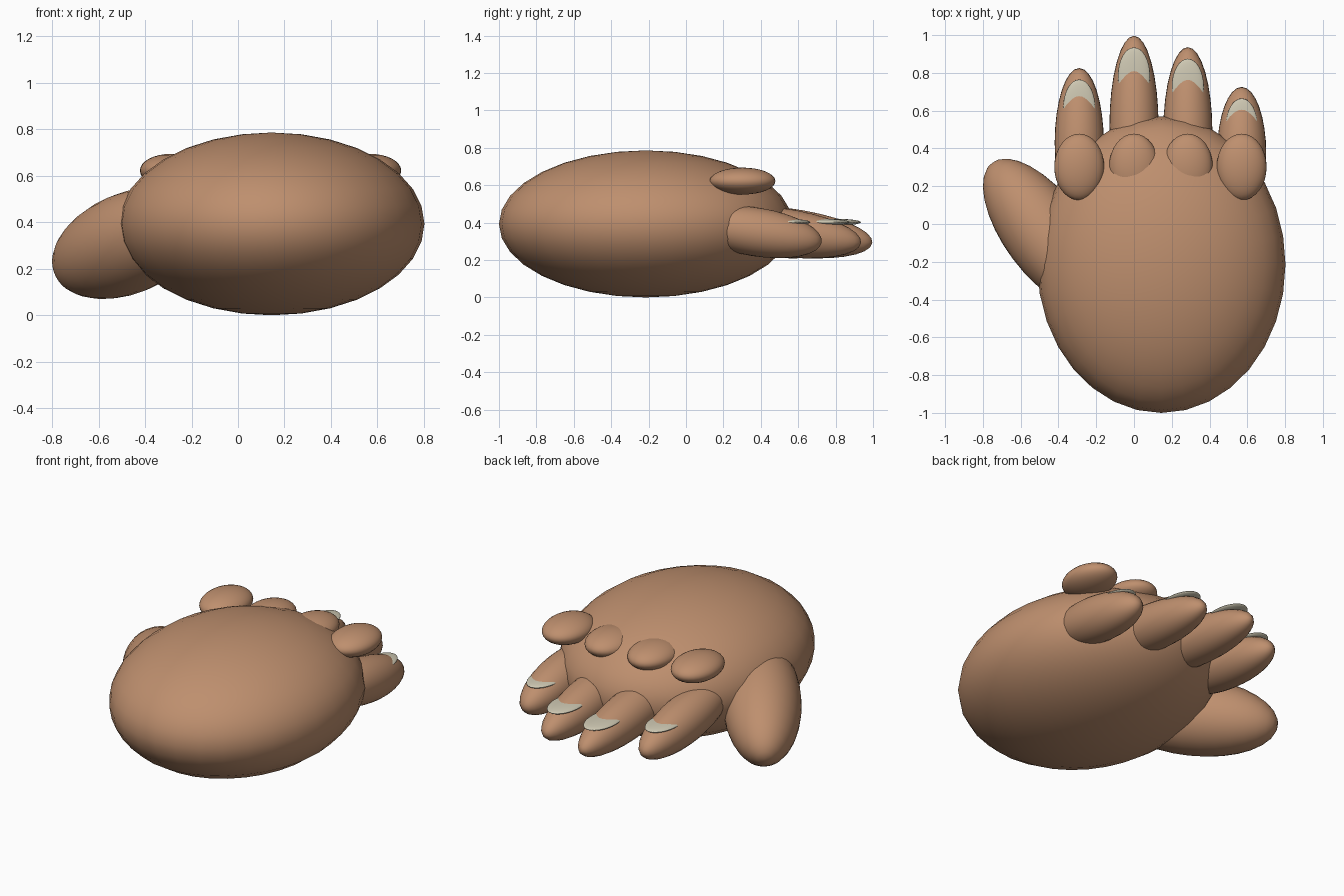
import bpy, math
from mathutils import Vector

if "Cube" in bpy.data.objects:
    bpy.data.objects.remove(bpy.data.objects["Cube"])


def material(name, color):
    m = bpy.data.materials.new(name)
    m.diffuse_color = (*color, 1)
    m.use_nodes = True
    m.node_tree.nodes["Principled BSDF"].inputs["Base Color"].default_value = m.diffuse_color
    return m


skin = material("skin", (0.515, 0.275, 0.156))
claw = material("nail", (0.62, 0.58, 0.45))


def ellipsoid(name, center, radii, mat, rotation=(0, 0, 0)):
    bpy.ops.mesh.primitive_uv_sphere_add(segments=32, ring_count=16, radius=1,
                                         location=center, rotation=rotation)
    ob = bpy.context.object
    ob.name = name
    ob.scale = radii
    ob.data.materials.append(mat)
    bpy.ops.object.shade_smooth()
    return ob


# Palm
ellipsoid("palm", (0.145, -0.215, 0.393), (0.657, 0.785, 0.393), skin)

# Thumb, long axis pointing outward, away from the wrist and down
axis = Vector((-0.578, 0.779, -0.244))
ellipsoid("thumb", (-0.47, -0.054, 0.31), (0.216, 0.216, 0.483), skin,
          axis.to_track_quat('Z', 'Y').to_euler())

# Fingers with knuckle pads and nails: x, tip y, half length, downward tilt
fingers = [
    (-0.29, 0.83, 0.40, 8.5),
    (0.0, 1.0, 0.48, 7),
    (0.285, 0.94, 0.45, 7.5),
    (0.57, 0.73, 0.355, 9),
]
for i, (x, tip, half, tilt) in enumerate(fingers, 1):
    ellipsoid(f"finger_{i}", (x, tip - half, 0.35), (0.13, half, 0.13), skin,
              (math.radians(-tilt), 0, 0))
    ellipsoid(f"knuckle_{i}", (x, 0.302, 0.622), (0.132, 0.176, 0.072), skin)
    ellipsoid(f"nail_{i}", (x, tip - 0.215, 0.402), (0.085, 0.15, 0.019), claw)
